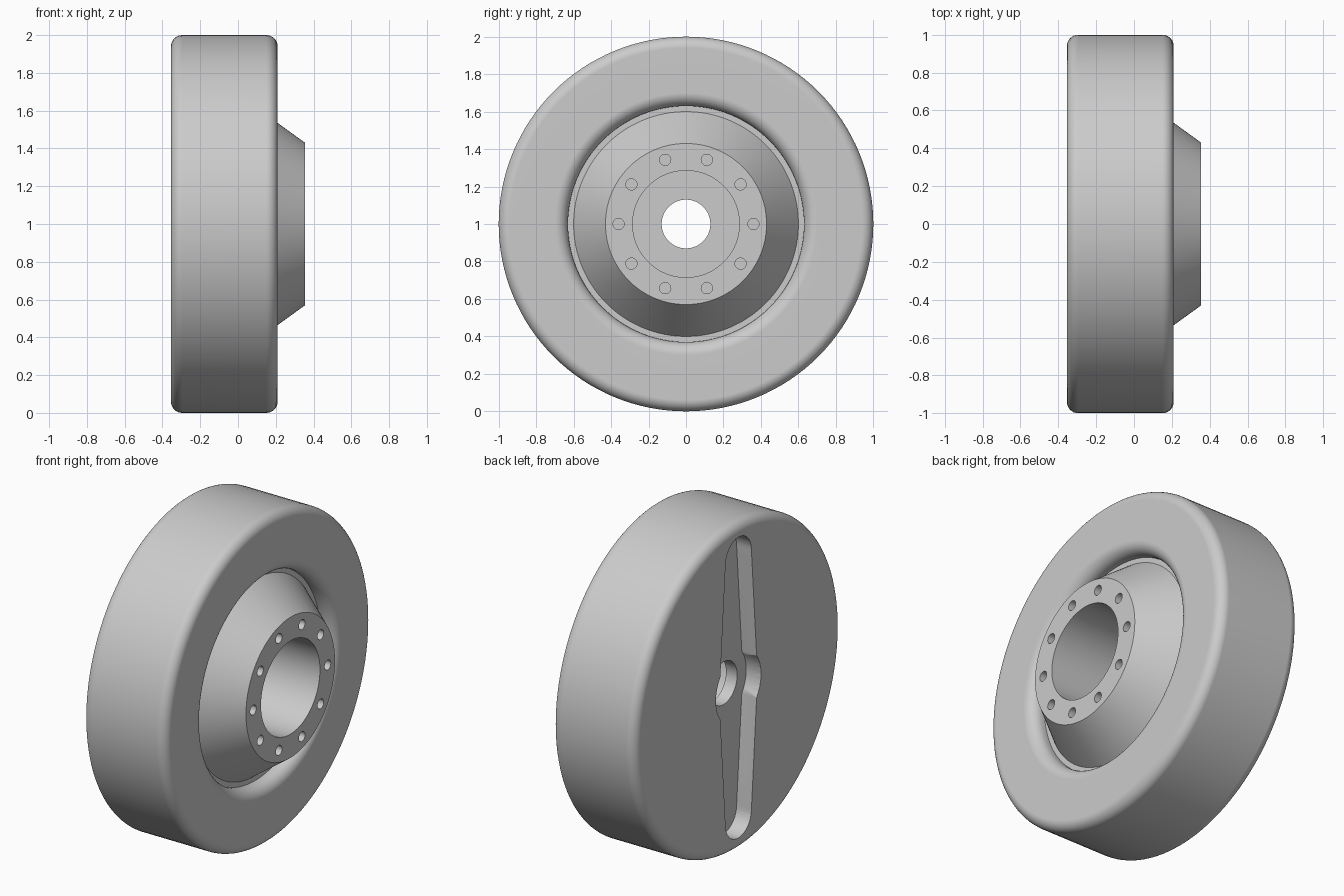
import bpy
import bmesh
from math import sin, cos, pi, radians, atan2, hypot
from mathutils import Matrix, Vector

cube = bpy.data.objects.get("Cube")
if cube:
    bpy.data.objects.remove(cube, do_unlink=True)

AXIS_Z = 1.0
BACK, FACE, NOSE = -0.355, 0.21, 0.355

grey = bpy.data.materials.new("light grey")
grey.use_nodes = True
grey.diffuse_color = (0.6, 0.6, 0.6, 1)
grey.node_tree.nodes["Principled BSDF"].inputs["Base Color"].default_value = (0.6, 0.6, 0.6, 1)


def arc(cx, cy, r, start, end, steps):
    """Points along an arc, angles in degrees."""
    angles = [radians(start + (end - start) * i / steps) for i in range(steps + 1)]
    return [(cx + r * cos(a), cy + r * sin(a)) for a in angles]


def make_object(name, bm):
    bmesh.ops.recalc_face_normals(bm, faces=bm.faces)
    mesh = bpy.data.meshes.new(name)
    bm.to_mesh(mesh)
    bm.free()
    mesh.materials.append(grey)
    obj = bpy.data.objects.new(name, mesh)
    obj.location.z = AXIS_Z
    bpy.context.collection.objects.link(obj)
    return obj


def lathe(name, profile, steps):
    """Revolve a closed (x, radius) profile around the x axis."""
    bm = bmesh.new()
    verts = [bm.verts.new((x, 0, r)) for x, r in profile]
    edges = [bm.edges.new((v, verts[i - 1])) for i, v in enumerate(verts)]
    bmesh.ops.spin(bm, geom=verts + edges, cent=(0, 0, 0), axis=(1, 0, 0),
                   angle=2 * pi, steps=steps)
    bmesh.ops.remove_doubles(bm, verts=bm.verts, dist=1e-4)
    return make_object(name, bm)


def cut(target, cutter):
    """Subtract a cutter and delete it."""
    mod = target.modifiers.new("cut", 'BOOLEAN')
    mod.operation = 'DIFFERENCE'
    mod.solver = 'EXACT'
    mod.object = cutter
    cutter.hide_render = True
    bpy.context.view_layer.objects.active = target
    bpy.ops.object.modifier_apply(modifier=mod.name)
    bpy.data.objects.remove(cutter, do_unlink=True)


# Wheel body: rounded rim, recessed ring, conical hub, deep bore and centre hole
round_r = 0.06
floor_x = 0.12
profile = [(BACK, 0.13)]
profile += arc(BACK + round_r, 1 - round_r, round_r, 180, 90, 8)
profile += arc(FACE - round_r, 1 - round_r, round_r, 90, 0, 8)
profile += arc(FACE - 0.07, 0.70, 0.07, 0, -90, 8)
profile += [(floor_x, 0.63), (floor_x, 0.60), (NOSE, 0.43), (NOSE, 0.285),
            (-0.18, 0.285), (-0.18, 0.13)]
wheel = lathe("wheel_body", profile, 128)

# Ring of ten bolt holes in the hub nose
bm = bmesh.new()
for i in range(10):
    a = 2 * pi * i / 10
    place = Matrix.Translation((NOSE, 0.36 * cos(a), 0.36 * sin(a))) @ Matrix.Rotation(pi / 2, 4, 'Y')
    bmesh.ops.create_cone(bm, cap_ends=True, segments=24, radius1=0.03, radius2=0.03,
                          depth=0.2, matrix=place)
cut(wheel, make_object("bolt_hole_cutter", bm))

# Tapered keyway across the back with a round bulge at the centre
bulge_y, bulge_z = 0.175, 0.13
bulge_r = hypot(bulge_y, bulge_z)
lift = math_angle = atan2(bulge_z, bulge_y) * 180 / pi
half = arc(0, 0.795, 0.125, 0, 180, 16) + arc(0, 0, bulge_r, 180 - lift, 180 + lift, 8)
outline = half + [(-y, -z) for y, z in half]
bm = bmesh.new()
base = bm.faces.new([bm.verts.new((BACK - 0.1, y, z)) for y, z in outline])
side = bmesh.ops.extrude_face_region(bm, geom=[base])
moved = [g for g in side["geom"] if isinstance(g, bmesh.types.BMVert)]
bmesh.ops.translate(bm, verts=moved, vec=Vector((0.2, 0, 0)))
cut(wheel, make_object("keyway_cutter", bm))

# Smooth shading with crisp edges and flat faces kept flat
bpy.ops.object.select_all(action='DESELECT')
wheel.select_set(True)
bpy.context.view_layer.objects.active = wheel
bpy.ops.object.shade_smooth_by_angle(angle=radians(30))
weighted = wheel.modifiers.new("weighted normals", 'WEIGHTED_NORMAL')
weighted.keep_sharp = True
